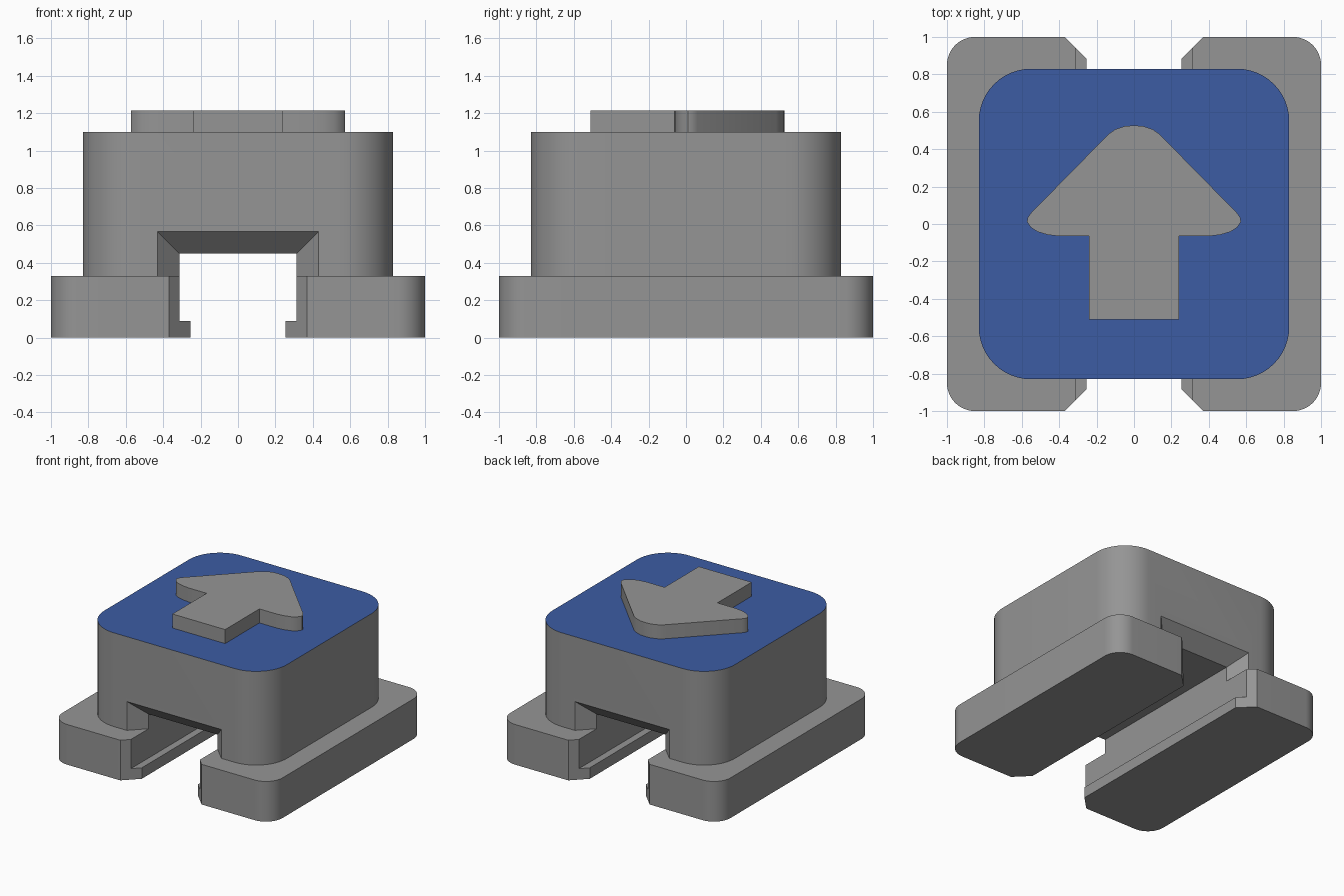
import bpy, bmesh, math

if "Cube" in bpy.data.objects:
    bpy.data.objects.remove(bpy.data.objects["Cube"])


def material(name, rgb):
    m = bpy.data.materials.new(name)
    m.diffuse_color = (*rgb, 1)
    m.use_nodes = True
    m.node_tree.nodes["Principled BSDF"].inputs["Base Color"].default_value = m.diffuse_color
    return m


grey = material("grey plastic", (0.30, 0.30, 0.30))
blue = material("blue top", (0.045, 0.107, 0.37))


def solid(name, rings):
    """Closed solid skinned through matching rings of points."""
    bm = bmesh.new()
    loops = [[bm.verts.new(p) for p in ring] for ring in rings]
    n = len(loops[0])
    bm.faces.new(loops[0])
    bm.faces.new(loops[-1])
    for a, b in zip(loops, loops[1:]):
        for i in range(n):
            j = (i + 1) % n
            bm.faces.new((a[i], a[j], b[j], b[i]))
    bmesh.ops.recalc_face_normals(bm, faces=bm.faces)
    me = bpy.data.meshes.new(name)
    bm.to_mesh(me)
    bm.free()
    ob = bpy.data.objects.new(name, me)
    bpy.context.collection.objects.link(ob)
    me.materials.append(grey)
    return ob


def prism(name, outline, z0, z1):
    return solid(name, [[(x, y, z) for x, y in outline] for z in (z0, z1)])


def rounded_square(half, r, steps=12):
    c = half - r
    pts = []
    for k, (sx, sy) in enumerate([(1, 1), (-1, 1), (-1, -1), (1, -1)]):
        for i in range(steps + 1):
            a = math.pi / 2 * (k + i / steps)
            pts.append((sx * c + r * math.cos(a), sy * c + r * math.sin(a)))
    return pts


def combine(target, other, operation):
    mod = target.modifiers.new(operation, 'BOOLEAN')
    mod.operation, mod.solver, mod.object = operation, 'EXACT', other
    bpy.context.view_layer.objects.active = target
    bpy.ops.object.modifier_apply(modifier=mod.name)
    bpy.data.objects.remove(other)


def smooth(ob):
    bpy.ops.object.select_all(action='DESELECT')
    ob.select_set(True)
    bpy.context.view_layer.objects.active = ob
    bpy.ops.object.shade_smooth_by_angle(angle=math.radians(30))


# Housing: wide foot plate with the tall body on it
housing = prism("housing", rounded_square(1.0, 0.15), 0, 0.33)
combine(housing, prism("body", rounded_square(0.83, 0.28), 0.33, 1.10), 'UNION')

# Rail channel with retaining lips along the bottom edge
channel = [(-0.255, -0.1), (0.255, -0.1), (0.255, 0.09), (0.313, 0.09),
           (0.313, 0.45), (-0.313, 0.45), (-0.313, 0.09), (-0.255, 0.09)]
combine(housing, solid("channel", [[(x, y, z) for x, z in channel]
                                   for y in (-1.2, 1.2)]), 'DIFFERENCE')

# Flared lead-ins at both ends, in the body and in the foot plate
for s in (-1, 1):
    flare = [[(-w, s * y, 0.33), (w, s * y, 0.33), (w, s * y, h), (-w, s * y, h)]
             for y, w, h in ((0.70, 0.30, 0.437), (0.93, 0.53, 0.667))]
    combine(housing, solid("body_flare", flare), 'DIFFERENCE')
    mouth = [(-0.47, s * 1.1), (0.47, s * 1.1), (0.22, s * 0.85), (-0.22, s * 0.85)]
    combine(housing, prism("foot_flare", mouth, -0.1, 0.33), 'DIFFERENCE')

# Blue top face
housing.data.materials.clear()
housing.data.materials.append(grey)
housing.data.materials.append(blue)
for f in housing.data.polygons:
    f.material_index = int(f.normal.z > 0.9 and f.center.z > 1.05)
smooth(housing)

# Raised arrow with rounded head corners, mirrored from its right half
half = [(0.24, -0.51), (0.24, -0.065), (0.40, -0.065), (0.46, -0.058),
        (0.515, -0.042), (0.553, -0.017), (0.572, 0.012), (0.568, 0.035),
        (0.55, 0.06), (0.135, 0.482), (0.10, 0.506), (0.05, 0.523), (0, 0.527)]
outline = half + [(-x, y) for x, y in reversed(half[:-1])]
arrow = prism("arrow", outline, 1.10, 1.215)
smooth(arrow)
